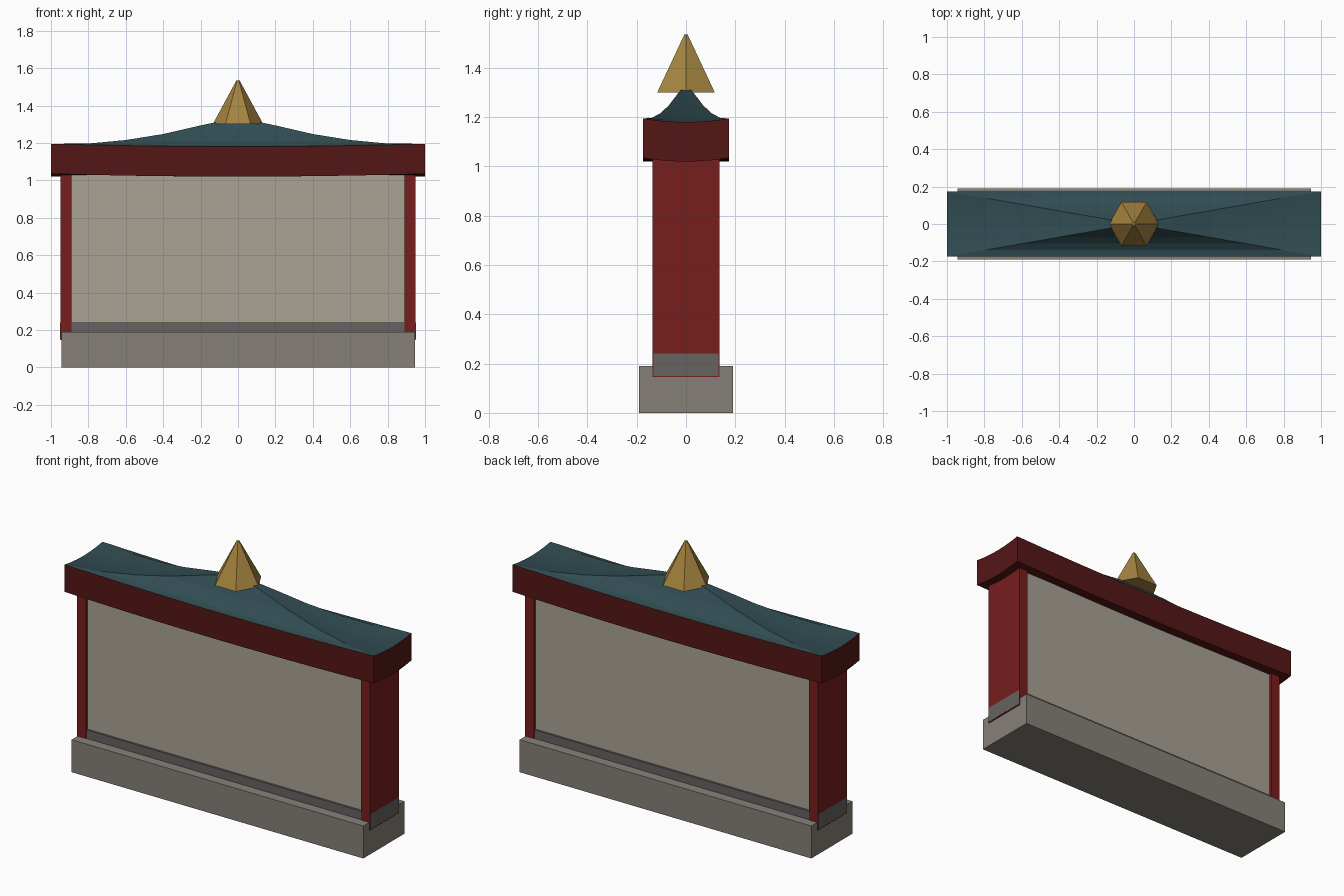
import bpy, bmesh, math

if "Cube" in bpy.data.objects:
    bpy.data.objects.remove(bpy.data.objects["Cube"])


def material(name, rgb):
    m = bpy.data.materials.new(name)
    m.diffuse_color = (*rgb, 1)
    m.use_nodes = True
    m.node_tree.nodes["Principled BSDF"].inputs["Base Color"].default_value = m.diffuse_color
    return m


STONE = material("stone", (0.24, 0.22, 0.19))
DARK = material("dark_stone", (0.13, 0.125, 0.115))
PLASTER = material("plaster", (0.40, 0.36, 0.30))
RED = material("red_paint", (0.18, 0.013, 0.012))
DEEP_RED = material("deep_red_paint", (0.09, 0.008, 0.008))
TILE = material("teal_tile", (0.03, 0.073, 0.085))
GOLD = material("gold", (0.38, 0.23, 0.05))


def box(name, mat, x0, x1, y, z0, z1):
    bpy.ops.mesh.primitive_cube_add(size=1, location=((x0 + x1) / 2, 0, (z0 + z1) / 2))
    o = bpy.context.object
    o.name = name
    o.scale = (x1 - x0, 2 * y, z1 - z0)
    o.data.materials.append(mat)
    return o


# Plinth, skirting and wall panel
box("plinth", STONE, -0.945, 0.945, 0.19, 0, 0.19)
box("skirting", DARK, -0.951, 0.951, 0.132, 0.15, 0.24)
box("wall_panel", PLASTER, -0.89, 0.89, 0.12, 0.2, 1.05)

# End posts
box("left_post", RED, -0.95, -0.89, 0.135, 0.145, 1.06)
box("right_post", RED, 0.89, 0.95, 0.135, 0.145, 1.06)

# Roof: rectangular rings, each side sagging between raised corners
HX, HY, N, LIFT = 1.0, 0.175, 10, 0.015
FASCIA = 0.16


def ring(bm, t, z):
    verts = []
    for a, b in (((-1, -1), (1, -1)), ((1, -1), (1, 1)), ((1, 1), (-1, 1)), ((-1, 1), (-1, -1))):
        for i in range(N):
            f = i / N
            s = 2 * f - 1
            x = a[0] + (b[0] - a[0]) * f
            y = a[1] + (b[1] - a[1]) * f
            verts.append(bm.verts.new((x * HX * t, y * HY * t, z + LIFT * (s * t) ** 2)))
    return verts


def loft(name, mat, sections, cap):
    bm = bmesh.new()
    rings = [ring(bm, t, z) for t, z in sections]
    n = 4 * N
    for r, q in zip(rings, rings[1:]):
        for i in range(n):
            bm.faces.new((r[i], r[(i + 1) % n], q[(i + 1) % n], q[i]))
    if cap:
        bm.faces.new(rings[-1])
    me = bpy.data.meshes.new(name)
    bm.to_mesh(me)
    bm.free()
    me.materials.append(mat)
    o = bpy.data.objects.new(name, me)
    bpy.context.collection.objects.link(o)


loft("roof_tiles", TILE,
     [(1, 1.18), (0.8, 1.187), (0.6, 1.21), (0.4, 1.245), (0.2, 1.293), (0.12, 1.31)], True)

# Fascia band with its soffit (underside listed first so normals face out)
loft("roof_fascia", DEEP_RED, [(0.6, 1.02), (1, 1.02), (1, 1.02 + FASCIA)], False)

# Six-sided finial
bpy.ops.mesh.primitive_cone_add(vertices=6, radius1=0.135, radius2=0.008, depth=0.235,
                                location=(0, 0, 1.4175), rotation=(0, 0, math.pi / 6))
finial = bpy.context.object
finial.name = "finial"
# Turn so that two corners point along x
corner = max(finial.data.vertices, key=lambda v: v.co.xy.length).co
finial.rotation_euler.z = -math.atan2(corner.y, corner.x)
finial.data.materials.append(GOLD)
